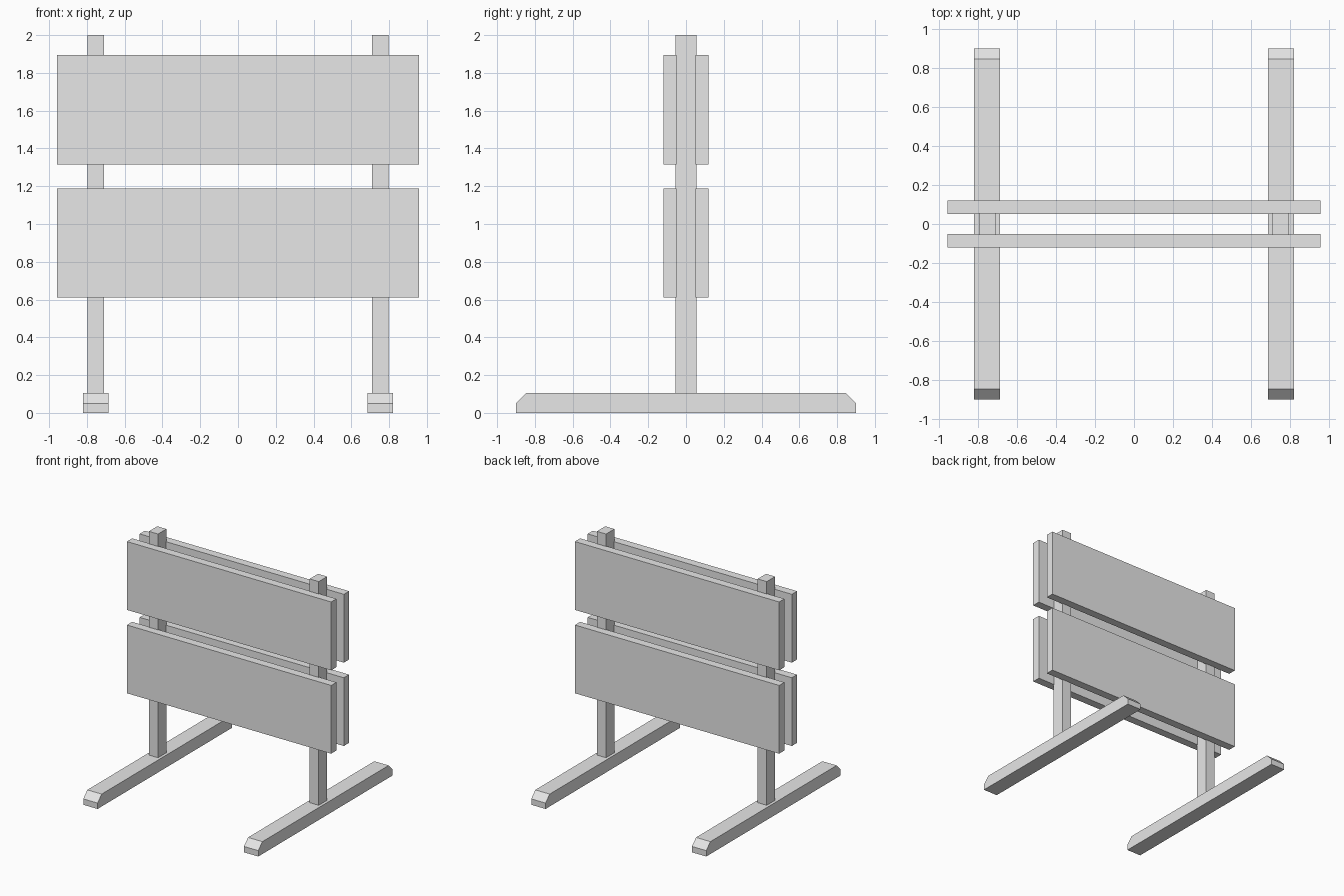
import bpy
import bmesh

cube = bpy.data.objects.get("Cube")
if cube:
    bpy.data.objects.remove(cube, do_unlink=True)

grey = bpy.data.materials.new("plain_grey")
grey.use_nodes = True
COLOUR = (0.8, 0.8, 0.8, 1)
grey.diffuse_color = COLOUR
for node in grey.node_tree.nodes:
    if node.type == 'BSDF_PRINCIPLED':
        node.inputs["Base Color"].default_value = COLOUR


def finish(name, bm):
    bmesh.ops.recalc_face_normals(bm, faces=bm.faces)
    mesh = bpy.data.meshes.new(name)
    bm.to_mesh(mesh)
    bm.free()
    mesh.materials.append(grey)
    obj = bpy.data.objects.new(name, mesh)
    bpy.context.collection.objects.link(obj)
    return obj


def box(name, low, high):
    bm = bmesh.new()
    bmesh.ops.create_cube(bm, size=1)
    for v in bm.verts:
        v.co = [lo if c < 0 else hi for c, lo, hi in zip(v.co, low, high)]
    return finish(name, bm)


def foot(name, x, half_width):
    # Side profile with bevelled upper ends, extruded across the foot
    half = [(0.9, 0), (0.9, 0.05), (0.845, 0.105)]
    profile = half + [(-y, z) for y, z in reversed(half)]
    bm = bmesh.new()
    face = bm.faces.new([bm.verts.new((x - half_width, y, z)) for y, z in profile])
    out = bmesh.ops.extrude_face_region(bm, geom=[face])
    verts = [g for g in out["geom"] if isinstance(g, bmesh.types.BMVert)]
    bmesh.ops.translate(bm, verts=verts, vec=(2 * half_width, 0, 0))
    return finish(name, bm)


# Feet and upright posts
for side, sign in (("left", 1), ("right", -1)):
    x = 0.753 * sign
    foot(side + "_foot", x, 0.067)
    box(side + "_post", (x - 0.043, -0.056, 0.105), (x + 0.043, 0.056, 2))

# Wide boards on both faces of the posts
for level, bottom, top in (("lower", 0.61, 1.188), ("upper", 1.316, 1.895)):
    box("front_" + level + "_board", (-0.957, -0.12, bottom), (0.957, -0.05, top))
    box("back_" + level + "_board", (-0.957, 0.05, bottom), (0.957, 0.12, top))
